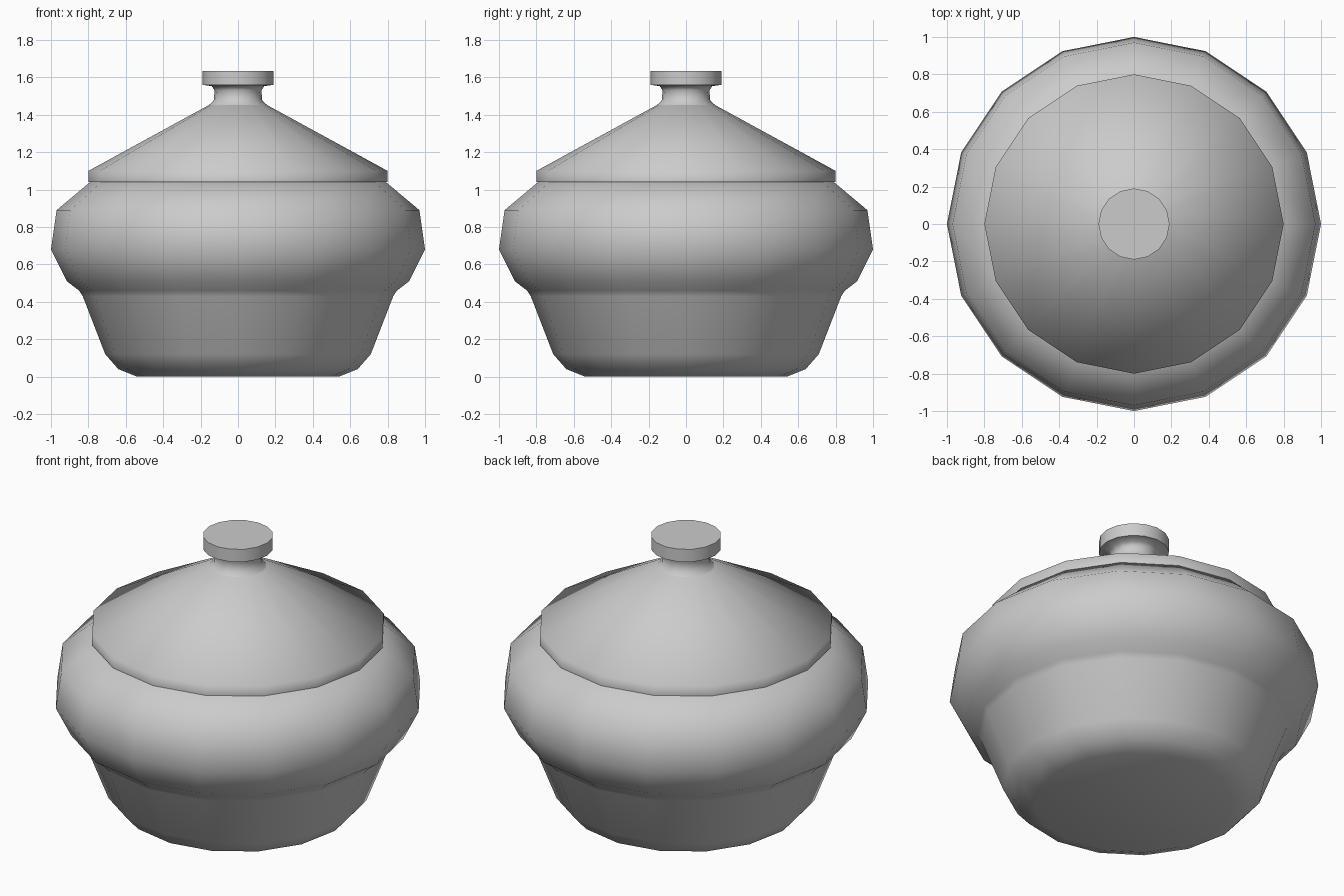
import bpy, bmesh
from math import sin, cos, pi, radians

if "Cube" in bpy.data.objects:
    bpy.data.objects.remove(bpy.data.objects["Cube"])

SIDES = 16


def revolve(name, profile):
    """Turn a (radius, height) outline around z; radius 0 closes to a pole."""
    bm = bmesh.new()
    rings = []
    for r, z in profile:
        count = SIDES if r > 0 else 1
        rings.append([bm.verts.new((r * cos(2 * pi * i / SIDES),
                                    r * sin(2 * pi * i / SIDES), z))
                      for i in range(count)])
    for a, b in zip(rings, rings[1:]):
        for i in range(SIDES):
            j = (i + 1) % SIDES
            corners = [a[i % len(a)], a[j % len(a)], b[j % len(b)], b[i % len(b)]]
            bm.faces.new(list(dict.fromkeys(corners)))
    bmesh.ops.recalc_face_normals(bm, faces=bm.faces[:])
    mesh = bpy.data.meshes.new(name)
    bm.to_mesh(mesh)
    bm.free()
    obj = bpy.data.objects.new(name, mesh)
    bpy.context.collection.objects.link(obj)
    bpy.ops.object.select_all(action='DESELECT')
    obj.select_set(True)
    bpy.context.view_layer.objects.active = obj
    bpy.ops.object.shade_smooth_by_angle(angle=radians(65))
    return obj


# Bowl: tapered foot, bulging shoulder, hollow inside
revolve("pot_body", [
    (0, 0), (0.54, 0), (0.64, 0.04), (0.71, 0.12), (0.83, 0.43), (0.85, 0.46),
    (0.915, 0.51), (1.0, 0.68), (0.97, 0.89), (0.785, 1.045),
    (0.72, 1.045), (0.88, 0.86), (0.91, 0.68), (0.76, 0.46), (0.62, 0.14), (0, 0.08)])

# Conical lid with a short upright rim
revolve("lid", [
    (0, 1.40), (0.70, 1.06), (0.72, 1.04), (0.80, 1.04), (0.80, 1.10),
    (0.15, 1.455), (0, 1.47)])

# Knob: waisted neck and flat disc
revolve("lid_knob", [
    (0, 1.44), (0.155, 1.453), (0.13, 1.475), (0.125, 1.53), (0.14, 1.553),
    (0.19, 1.56), (0.19, 1.635), (0, 1.635)])
